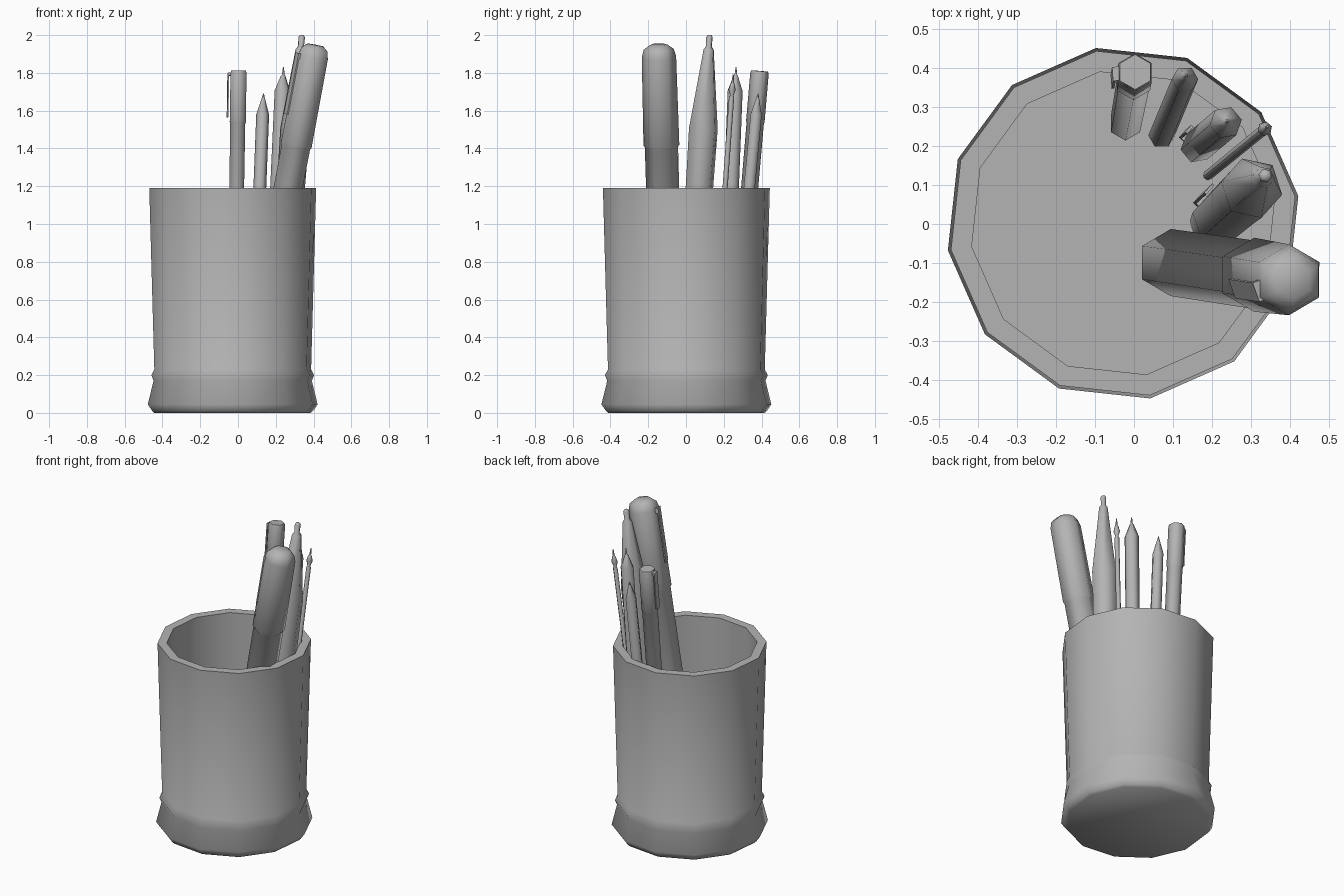
import bpy, bmesh, math
from mathutils import Vector, Matrix

if "Cube" in bpy.data.objects:
    bpy.data.objects.remove(bpy.data.objects["Cube"])

# one dark grey for everything
grey = bpy.data.materials.new("dark_grey")
grey.diffuse_color = (0.455, 0.455, 0.455, 1)
grey.use_nodes = True
grey.node_tree.nodes["Principled BSDF"].inputs["Base Color"].default_value = grey.diffuse_color


def finish(name, bm, matrix, angle=62):
    bmesh.ops.recalc_face_normals(bm, faces=bm.faces)
    me = bpy.data.meshes.new(name)
    bm.to_mesh(me)
    bm.free()
    me.transform(matrix)
    me.materials.append(grey)
    ob = bpy.data.objects.new(name, me)
    bpy.context.collection.objects.link(ob)
    bpy.context.view_layer.objects.active = ob
    ob.select_set(True)
    bpy.ops.object.shade_smooth_by_angle(angle=math.radians(angle))
    ob.select_set(False)
    return ob


def lathe(bm, profile, sides, roll):
    """Revolve (height, radius) points and cap both ends."""
    rings = []
    for z, r in profile:
        a = [math.radians(roll) + math.tau * i / sides for i in range(sides)]
        rings.append([bm.verts.new((r * math.cos(t), r * math.sin(t), z)) for t in a])
    for lo, hi in zip(rings, rings[1:]):
        for i in range(sides):
            j = (i + 1) % sides
            bm.faces.new((lo[i], lo[j], hi[j], hi[i]))
    bm.faces.new(rings[0][::-1])
    bm.faces.new(rings[-1])


def box(bm, lo, hi, azimuth):
    """Box given by corners (outward, sideways, along), turned about the axis."""
    size = [h - l for l, h in zip(lo, hi)]
    mid = [(h + l) / 2 for l, h in zip(lo, hi)]
    m = (Matrix.Rotation(math.radians(azimuth), 4, 'Z')
         @ Matrix.Translation(mid) @ Matrix.Diagonal((*size, 1)))
    bmesh.ops.create_cube(bm, size=1, matrix=m)


def leaning(name, base, top, profile, roll=30, clip=None):
    """Six-sided pen along base-top; clip = (azimuth, radius, gap, width, low, high, bridge)."""
    base, top = Vector(base), Vector(top)
    q = Vector((0, 0, 1)).rotation_difference(top - base)
    matrix = Matrix.Translation(base) @ q.to_matrix().to_4x4()
    length = (top - base).length
    end = profile[-1][0]
    bm = bmesh.new()
    lathe(bm, [(z * length / end, r) for z, r in profile], 6, roll)
    finish(name, bm, matrix)
    if clip:
        az, r, gap, w, low, high, bridge = clip
        bm = bmesh.new()
        box(bm, (r + gap, -w, low), (r + gap + 0.007, w, high), az)
        # bridge joins the clip to the pen at whichever end is nearer
        b0, b1 = (bridge, high) if high - bridge < bridge - low else (low, bridge)
        box(bm, (r - 0.012, -w, b0), (r + gap + 0.003, w, b1), az)
        finish(name + "_clip", bm, matrix, 30)


# cup: twelve-sided, flared foot, thin raised band, hollow inside
bm = bmesh.new()
lathe(bm, [(0, 0.42), (0.012, 0.432), (0.045, 0.455), (0.17, 0.424), (0.2, 0.436),
           (0.23, 0.42), (1.19, 0.447), (1.19, 0.393), (0.05, 0.393)], 12, 8.8)
finish("cup", bm, Matrix.Translation((-0.028, 0.002, 0)), 80)

# capped pen, cap end up
leaning("capped_pen", (-0.025, 0.24, 0.06), (0.003, 0.39, 1.81),
        [(0, 0.006), (0.2, 0.043), (1.48, 0.046), (1.485, 0.049), (1.74, 0.049), (1.755, 0.045)],
        30, (184, 0.042, 0.009, 0.018, 1.51, 1.745, 1.73))

# pencil, point up
leaning("pencil", (0.071, 0.228, 0.055), (0.135, 0.382, 1.69),
        [(0, 0.034), (1.525, 0.034), (1.6, 0.012), (1.635, 0.002)], 0)

# ballpoint, tip up, clip near the bottom
leaning("ballpoint_pen", (0.16, 0.197, 0.055), (0.241, 0.265, 1.83),
        [(0, 0.036), (0.02, 0.042), (1.65, 0.042), (1.73, 0.012), (1.735, 0.007), (1.775, 0.003)],
        10, (140, 0.037, 0.007, 0.012, 0.04, 0.4, 0.07))

# thin rod with a small knob at the tip
leaning("thin_refill", (0.19, 0.125, 0.055), (0.343, 0.25, 1.79),
        [(0, 0.013), (1.62, 0.014), (1.63, 0.009), (1.66, 0.019), (1.69, 0.012),
         (1.7, 0.006), (1.74, 0.003)], 20)

# long tapered pen, nib up
leaning("tapered_pen", (0.197, -0.005, 0.055), (0.338, 0.125, 2.0),
        [(0, 0.055), (0.3, 0.07), (1.2, 0.077), (1.45, 0.08), (1.87, 0.028),
         (1.885, 0.016), (1.935, 0.018), (1.945, 0.01)],
        -12, (138, 0.064, 0.005, 0.016, 0.3, 0.7, 0.34))

# fat marker, cap end up
leaning("marker", (0.047, -0.092, 0.055), (0.41, -0.145, 1.948),
        [(0, 0.015), (0.06, 0.02), (0.08, 0.045), (0.25, 0.086), (1.375, 0.088),
         (1.385, 0.095), (1.86, 0.091), (1.9, 0.08), (1.924, 0.048)],
        30, (200, 0.08, 0.006, 0.026, 1.54, 1.87, 1.84))
